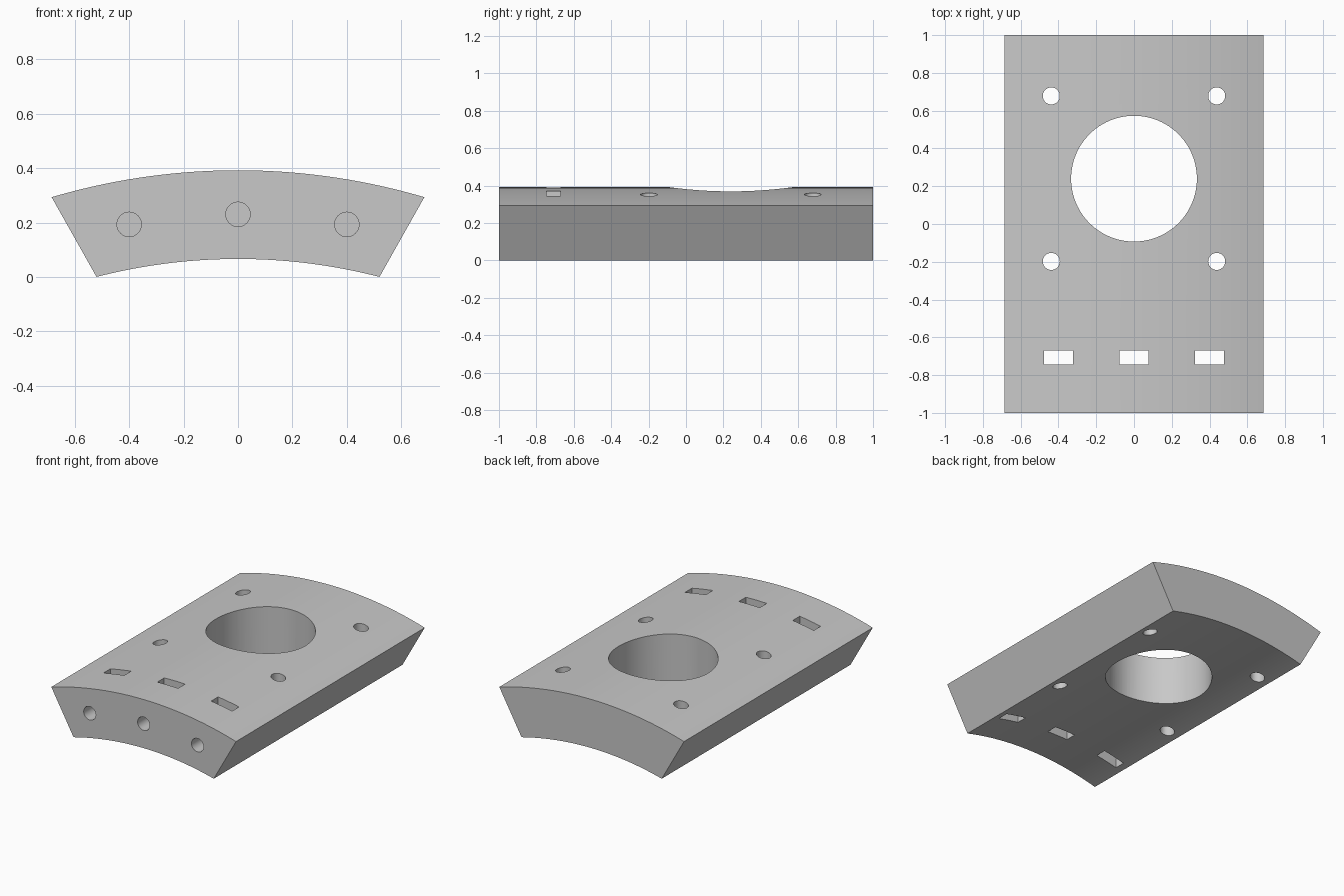
import bpy, bmesh, math
from mathutils import Matrix

cube = bpy.data.objects.get("Cube")
if cube:
    bpy.data.objects.remove(cube, do_unlink=True)

# One grey material for the whole plate
grey = bpy.data.materials.new("plain grey")
grey.use_nodes = True
colour = (0.58, 0.58, 0.58, 1)
grey.diffuse_color = colour
grey.node_tree.nodes["Principled BSDF"].inputs["Base Color"].default_value = colour


def add_object(name, bm):
    bmesh.ops.recalc_face_normals(bm, faces=bm.faces)
    mesh = bpy.data.meshes.new(name)
    bm.to_mesh(mesh)
    bm.free()
    mesh.materials.append(grey)
    obj = bpy.data.objects.new(name, mesh)
    bpy.context.collection.objects.link(obj)
    return obj


def arc(half_width, end_z, rise, steps=48):
    """Shallow arc from -x to +x as (x, z) points."""
    radius = (half_width ** 2 + rise ** 2) / (2 * rise)
    limit = math.asin(half_width / radius)
    centre = end_z + rise - radius
    angles = [limit * (2 * i / steps - 1) for i in range(steps + 1)]
    return [(radius * math.sin(a), centre + radius * math.cos(a)) for a in angles]


# Curved plate: arched cross-section extruded along y
bm = bmesh.new()
outline = arc(0.685, 0.293, 0.099) + arc(0.52, 0, 0.066)[::-1]
face = bm.faces.new([bm.verts.new((x, -1, z)) for x, z in outline])
grown = bmesh.ops.extrude_face_region(bm, geom=[face])["geom"]
bmesh.ops.translate(bm, vec=(0, 2, 0),
                    verts=[v for v in grown if isinstance(v, bmesh.types.BMVert)])
plate = add_object("curved_plate", bm)


def cut(tool):
    tool.hide_render = True
    mod = plate.modifiers.new("cut", "BOOLEAN")
    mod.operation = "DIFFERENCE"
    mod.solver = "EXACT"
    mod.object = tool
    bpy.context.view_layer.objects.active = plate
    bpy.ops.object.modifier_apply(modifier=mod.name)
    bpy.data.objects.remove(tool, do_unlink=True)


def drill(place, radius, depth, sides, turn=0):
    bm = bmesh.new()
    bmesh.ops.create_cone(
        bm, cap_ends=True, segments=sides, radius1=radius, radius2=radius, depth=depth,
        matrix=Matrix.Translation(place) @ Matrix.Rotation(turn, 4, "X"))
    cut(add_object("drill", bm))


# Large central opening and four mounting holes
drill((0, 0.24, 0.2), 0.333, 1, 96)
for x in (-0.438, 0.438):
    for y in (-0.198, 0.678):
        drill((x, y, 0.2), 0.045, 1, 32)

# Rectangular slots, each met by a bolt hole from the front
for x, z in ((-0.4, 0.193), (0, 0.23), (0.4, 0.193)):
    bm = bmesh.new()
    bmesh.ops.create_cube(bm, size=1, matrix=Matrix.Translation((x, -0.708, 0.2))
                          @ Matrix.Diagonal((0.155, 0.074, 1, 1)))
    cut(add_object("slot", bm))
    drill((x, -0.9, z), 0.045, 0.4, 32, math.pi / 2)

# Smooth curves, sharp edges
bpy.ops.object.select_all(action="DESELECT")
plate.select_set(True)
bpy.context.view_layer.objects.active = plate
bpy.ops.object.shade_smooth_by_angle(angle=math.radians(20))
